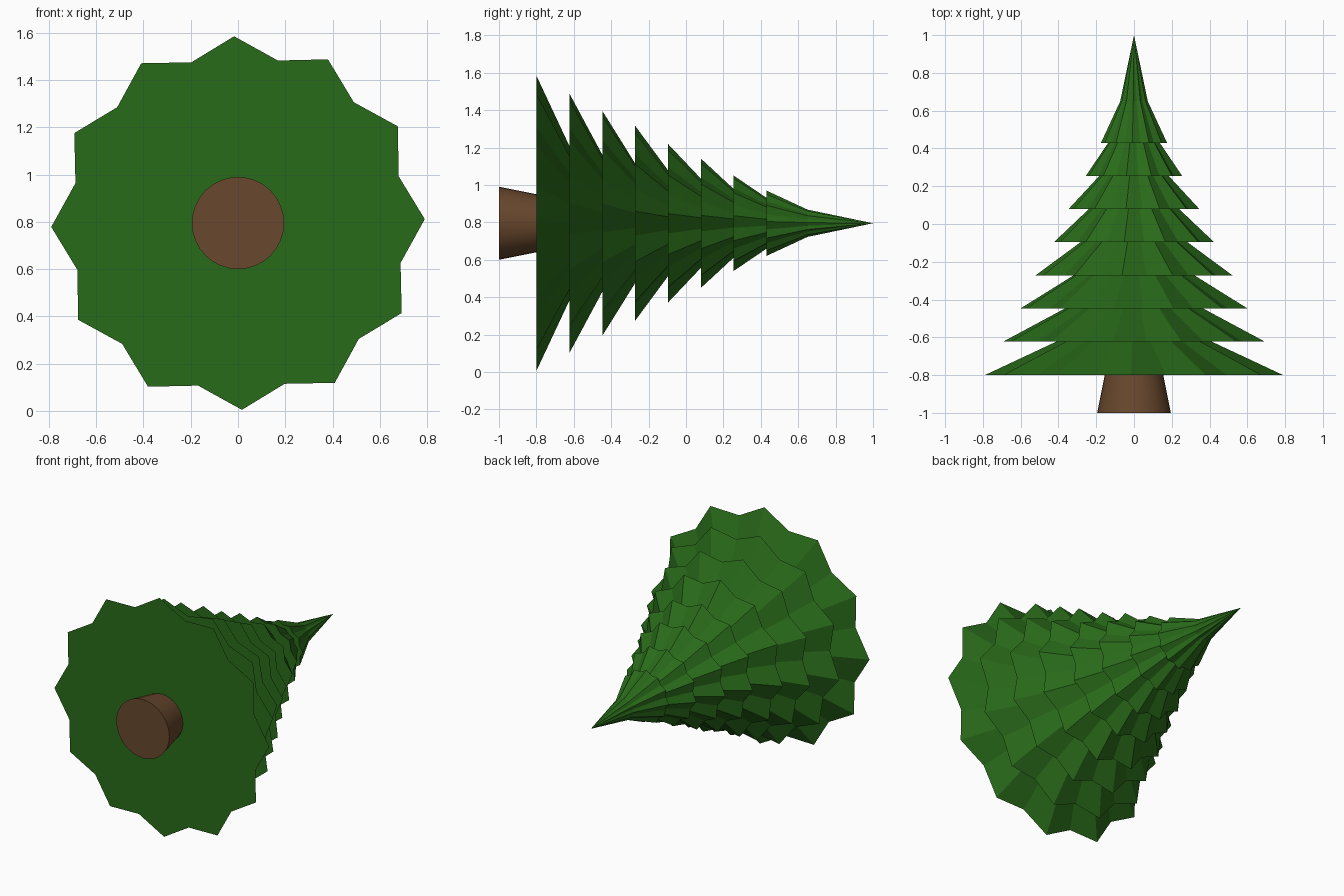
import bpy, bmesh, math

if "Cube" in bpy.data.objects:
    bpy.data.objects.remove(bpy.data.objects["Cube"])

AXIS_Z = 0.795
POINTS = 12      # branch points around each tier
INNER = 0.896    # notch radius relative to point radius

# tiers: base y, base radius, radius where the next tier begins, twist in degrees
TIERS = [(-0.80, 0.79, 0.41, 1.2), (-0.622, 0.70, 0.37, 9), (-0.447, 0.61, 0.325, 10),
         (-0.272, 0.525, 0.285, 7), (-0.096, 0.427, 0.24, 7), (0.08, 0.348, 0.185, 7),
         (0.255, 0.258, 0.138, 9), (0.43, 0.175, 0.073, 3)]
TIP_START = 0.65


def material(name, color):
    mat = bpy.data.materials.new(name)
    mat.diffuse_color = (*color, 1)
    mat.use_nodes = True
    mat.node_tree.nodes["Principled BSDF"].inputs["Base Color"].default_value = mat.diffuse_color
    return mat


def make_object(name, bm, mat):
    bmesh.ops.recalc_face_normals(bm, faces=bm.faces)
    mesh = bpy.data.meshes.new(name)
    bm.to_mesh(mesh)
    bm.free()
    mesh.materials.append(mat)
    obj = bpy.data.objects.new(name, mesh)
    bpy.context.collection.objects.link(obj)
    return obj


def ring(bm, y, radius, count, inner=1.0, twist=0.0):
    verts = []
    for i in range(count):
        a = 2 * math.pi * i / count + math.radians(twist)
        r = radius * (inner if i % 2 else 1.0)
        verts.append(bm.verts.new((r * math.cos(a), y, AXIS_Z + r * math.sin(a))))
    return verts


def bridge(bm, a, b):
    n = len(a)
    for i in range(n):
        j = (i + 1) % n
        bm.faces.new((a[i], a[j], b[j], b[i]))


# foliage: stacked star-shaped skirts in one continuous skin
bm = bmesh.new()
rings = []
for k, (y, base, top, twist) in enumerate(TIERS):
    y_next = TIERS[k + 1][0] if k + 1 < len(TIERS) else TIP_START
    rings.append(ring(bm, y, base, POINTS * 2, INNER, twist))
    rings.append(ring(bm, y_next, top, POINTS * 2, INNER, twist))
for a, b in zip(rings, rings[1:]):
    bridge(bm, a, b)
bm.faces.new(rings[0])
# pointed tip
apex = bm.verts.new((0, 1.0, AXIS_Z))
last = rings[-1]
for i in range(len(last)):
    bm.faces.new((last[i], last[(i + 1) % len(last)], apex))
make_object("foliage", bm, material("needle_green", (0.022, 0.145, 0.010)))

# trunk: short tapered cylinder
bm = bmesh.new()
bottom = ring(bm, -1.0, 0.195, 32)
top = ring(bm, -0.79, 0.153, 32)
bridge(bm, bottom, top)
bm.faces.new(bottom)
bm.faces.new(top)
trunk = make_object("trunk", bm, material("bark_brown", (0.140, 0.064, 0.026)))
bpy.context.view_layer.objects.active = trunk
trunk.select_set(True)
bpy.ops.object.shade_smooth_by_angle(angle=math.radians(30))
